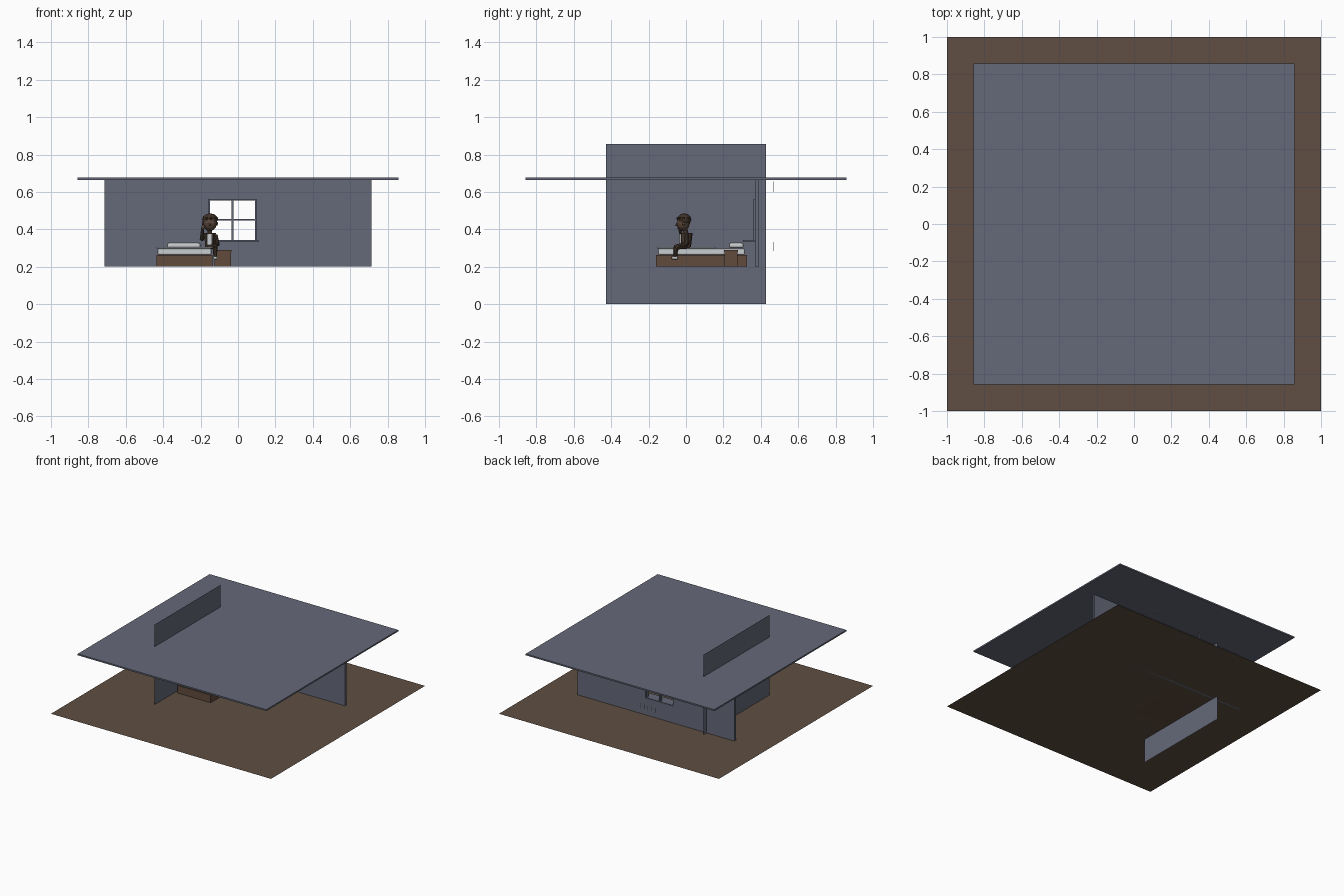
import bpy, bmesh, math, random
from mathutils import Vector

cube = bpy.data.objects.get("Cube")
if cube:
    bpy.data.objects.remove(cube, do_unlink=True)


def material(name, rgb):
    m = bpy.data.materials.new(name)
    m.use_nodes = True
    m.diffuse_color = (*rgb, 1)
    m.node_tree.nodes["Principled BSDF"].inputs["Base Color"].default_value = (*rgb, 1)
    return m


slate = material("slate", (0.13, 0.14, 0.19))
earth = material("earth brown", (0.115, 0.078, 0.055))
wood = material("bed wood", (0.12, 0.07, 0.045))
linen = material("linen", (0.6, 0.62, 0.64))
cloth = material("blanket grey", (0.3, 0.32, 0.36))
skin = material("skin brown", (0.1, 0.06, 0.04))
hair = material("hair dark brown", (0.05, 0.032, 0.02))
jacket = material("jacket brown", (0.07, 0.045, 0.03))


def add(name, bm, mat, smooth=False):
    mesh = bpy.data.meshes.new(name)
    bm.to_mesh(mesh)
    bm.free()
    mesh.materials.append(mat)
    for p in mesh.polygons:
        p.use_smooth = smooth
    ob = bpy.data.objects.new(name, mesh)
    bpy.context.scene.collection.objects.link(ob)
    return ob


def box(name, x, y, z, mat, bevel=0):
    """Box between the given (low, high) limits on each axis."""
    bm = bmesh.new()
    bmesh.ops.create_cube(bm, size=1)
    for v in bm.verts:
        v.co = [sum(r) / 2 + c * (r[1] - r[0]) for c, r in zip(v.co, (x, y, z))]
    ob = add(name, bm, mat)
    if bevel:
        mod = ob.modifiers.new("soft edges", "BEVEL")
        mod.width, mod.segments = bevel, 2
    return ob


def sheet(name, corners, mat):
    bm = bmesh.new()
    bm.faces.new([bm.verts.new(c) for c in corners])
    return add(name, bm, mat)


def ball(name, centre, size, mat, detail=2, smooth=True):
    bm = bmesh.new()
    bmesh.ops.create_icosphere(bm, subdivisions=detail, radius=1)
    for v in bm.verts:
        v.co = [p + c * s for p, c, s in zip(centre, v.co, size)]
    return add(name, bm, mat, smooth)


def limb(name, a, b, r1, r2, mat):
    a, b = Vector(a), Vector(b)
    bm = bmesh.new()
    bmesh.ops.create_cone(bm, cap_ends=True, segments=10, radius1=r1, radius2=r2, depth=(b - a).length)
    turn = (b - a).to_track_quat("Z", "Y")
    for v in bm.verts:
        v.co = turn @ v.co + (a + b) / 2
    return add(name, bm, mat, False)


# Ground, ceiling and the thin side wall
sheet("ground", [(-1, -1, 0.2), (1, -1, 0.2), (1, 1, 0.2), (-1, 1, 0.2)], earth)
box("ceiling", (-0.857, 0.857), (-0.857, 0.857), (0.664, 0.676), slate)
sheet("side_wall", [(-0.46, -0.428, 0), (-0.46, 0.428, 0),
                    (-0.46, 0.428, 0.857), (-0.46, -0.428, 0.857)], slate)

# Back wall with a window opening
bm = bmesh.new()
xs, zs = (-0.714, -0.155, 0.095, 0.714), (0.2, 0.34, 0.56, 0.664)
grid = [[bm.verts.new((x, 0.37, z)) for x in xs] for z in zs]
for r in range(3):
    for c in range(3):
        if (r, c) != (1, 1):
            bm.faces.new((grid[r][c], grid[r][c + 1], grid[r + 1][c + 1], grid[r + 1][c]))
wall = add("back_wall", bm, slate)
mod = wall.modifiers.new("thickness", "SOLIDIFY")
mod.thickness, mod.offset = 0.02, -1

# Window frame, glazing bars and sill
for name, x in (("right", -0.155), ("middle", -0.03), ("left", 0.095)):
    box("window_upright_" + name, (x - 0.005, x + 0.005), (0.36, 0.385), (0.34, 0.56), slate)
for name, z in (("middle", 0.452), ("top", 0.558)):
    box("window_bar_" + name, (-0.16, 0.1), (0.361, 0.384), (z - 0.004, z + 0.004), slate)
box("window_sill", (-0.165, 0.11), (0.305, 0.385), (0.333, 0.342), slate)

# Slender streaks outside the window
random.seed(3)
for i, x in enumerate((-0.05, -0.02, 0.02, 0.05, 0.08)):
    low = 0.28 + random.random() * 0.02
    box(f"streak_{i}", (x, x + 0.003), (0.469, 0.471), (low, low + 0.04), linen)
for i, x in enumerate((-0.25, 0.2)):
    box(f"high_streak_{i}", (x, x + 0.003), (0.469, 0.471), (0.6, 0.655), linen)

# Bed and bedside table
box("bed_base", (-0.437, -0.137), (-0.16, 0.325), (0.2, 0.263), wood)
box("mattress", (-0.43, -0.142), (-0.15, 0.315), (0.263, 0.297), linen, 0.008)
box("blanket", (-0.436, -0.136), (-0.156, 0.16), (0.297, 0.306), cloth, 0.003)
box("pillow", (-0.38, -0.2), (0.23, 0.308), (0.3, 0.329), linen, 0.011)
box("bedside_table", (-0.125, -0.038), (0.205, 0.275), (0.2, 0.28), wood)
box("bedside_table_top", (-0.128, -0.036), (0.202, 0.278), (0.28, 0.289), wood)

# Seated figure: torso, shirt front, neck
limb("torso", (-0.15, 0, 0.3), (-0.15, 0.002, 0.38), 0.026, 0.033, jacket)
box("shirt_front", (-0.165, -0.14), (-0.036, -0.028), (0.315, 0.375), linen)
limb("neck", (-0.15, 0, 0.375), (-0.15, -0.005, 0.41), 0.013, 0.012, skin)

# Head, ears and curls
ball("head", (-0.15, -0.015, 0.433), (0.038, 0.036, 0.043), skin)
ball("hair_cap", (-0.15, -0.009, 0.452), (0.043, 0.038, 0.034), hair)
for i in range(9):
    a = i * math.tau / 9
    ball(f"curl_{i}", (-0.15 + 0.034 * math.cos(a), -0.011 + 0.03 * math.sin(a), 0.458),
         (0.011, 0.011, 0.011), hair, 1, False)
for side, s in (("right", -1), ("left", 1)):
    ball("ear_" + side, (-0.15 + s * 0.038, -0.012, 0.43), (0.006, 0.008, 0.01), skin, 1)
    ball("eye_" + side, (-0.15 + s * 0.015, -0.048, 0.435), (0.005, 0.004, 0.005), linen, 1)
ball("nose", (-0.15, -0.052, 0.424), (0.005, 0.006, 0.007), skin, 1)

# Right arm raised to the cheek, left arm resting
limb("right_upper_arm", (-0.178, 0, 0.37), (-0.195, -0.02, 0.345), 0.012, 0.01, jacket)
limb("right_forearm", (-0.195, -0.02, 0.345), (-0.188, -0.035, 0.41), 0.01, 0.008, jacket)
ball("right_hand", (-0.186, -0.036, 0.412), (0.011, 0.011, 0.014), skin, 1)
limb("left_upper_arm", (-0.122, 0, 0.37), (-0.108, 0.005, 0.32), 0.013, 0.011, jacket)
limb("left_forearm", (-0.108, 0.005, 0.32), (-0.118, -0.048, 0.313), 0.011, 0.008, jacket)
ball("left_hand", (-0.12, -0.053, 0.312), (0.01, 0.012, 0.007), skin, 1)

# Legs hanging over the side of the bed
for side, x in (("right", -0.16), ("left", -0.125)):
    limb("thigh_" + side, (x, 0, 0.312), (-0.122, -0.055, 0.305), 0.016, 0.013, jacket)
limb("shin", (-0.122, -0.055, 0.305), (-0.122, -0.057, 0.25), 0.013, 0.01, jacket)
box("shoe", (-0.132, -0.112), (-0.077, -0.043), (0.24, 0.256), linen, 0.004)
